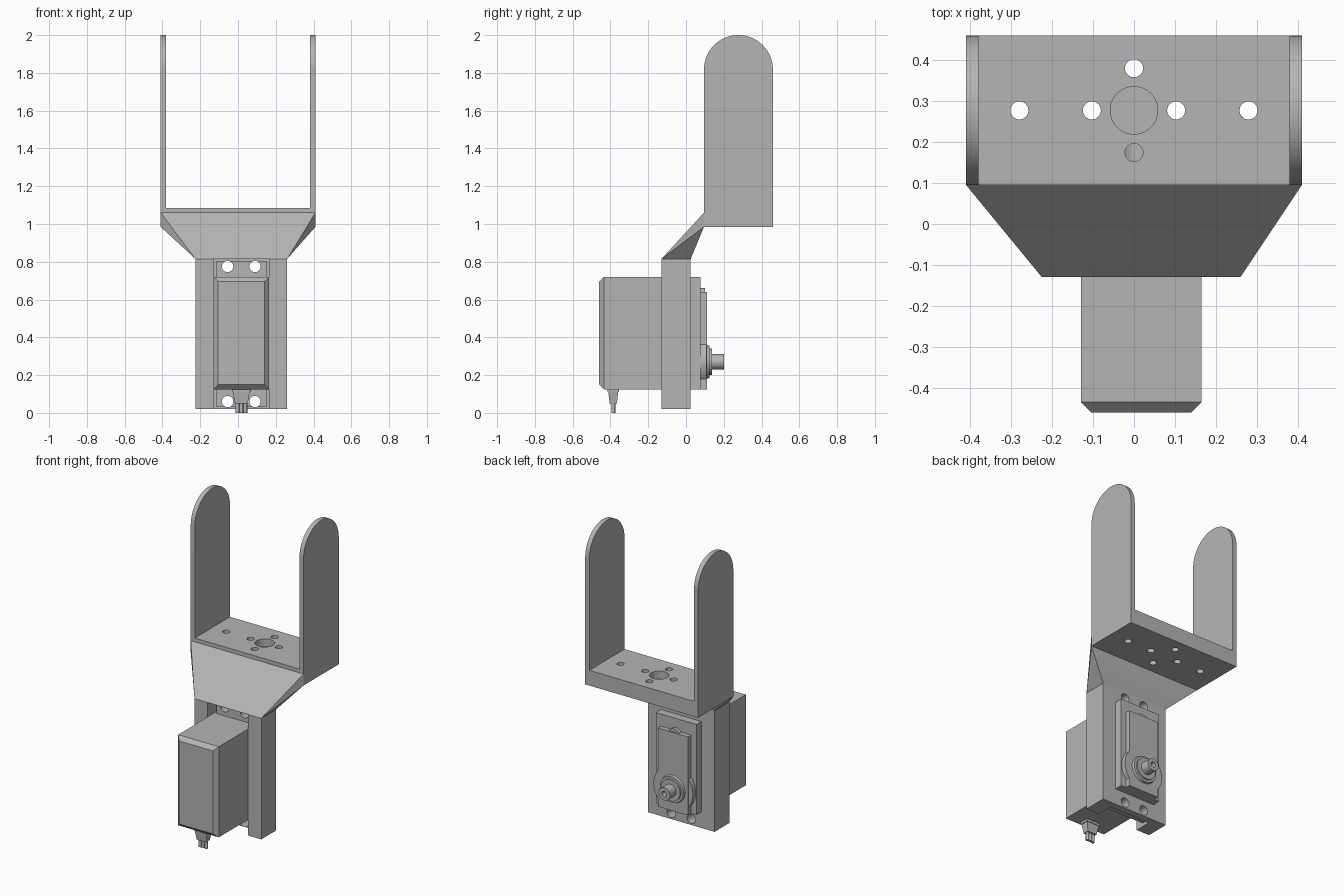
import bpy, bmesh, math
from mathutils import Matrix, Vector

cube = bpy.data.objects.get("Cube")
if cube:
    bpy.data.objects.remove(cube, do_unlink=True)

GREY = (0.46, 0.46, 0.46, 1)
metal = bpy.data.materials.new("plain grey")
metal.use_nodes = True
metal.diffuse_color = GREY
metal.node_tree.nodes["Principled BSDF"].inputs["Base Color"].default_value = GREY


def finish(name, bm):
    bmesh.ops.recalc_face_normals(bm, faces=bm.faces)
    mesh = bpy.data.meshes.new(name)
    bm.to_mesh(mesh)
    bm.free()
    mesh.materials.append(metal)
    ob = bpy.data.objects.new(name, mesh)
    bpy.context.collection.objects.link(ob)
    return ob


def box_bm(x, y, z):
    bm = bmesh.new()
    bmesh.ops.create_cube(bm, size=1)
    for v in bm.verts:
        v.co = [(r[0] + r[1]) / 2 + c * (r[1] - r[0]) for r, c in zip((x, y, z), v.co)]
    return bm


def box(name, x, y, z):
    return finish(name, box_bm(x, y, z))


def rod(name, centre, radius, span, axis="Y", sides=48, end_radius=None):
    """Cylinder or cone along one axis; centre holds the other two coordinates."""
    bm = bmesh.new()
    bmesh.ops.create_cone(bm, cap_ends=True, segments=sides, radius1=radius,
                          radius2=radius if end_radius is None else end_radius,
                          depth=span[1] - span[0])
    mid = sum(span) / 2
    if axis == "Y":
        bm.transform(Matrix.Translation((centre[0], mid, centre[1])) @ Matrix.Rotation(-math.pi / 2, 4, "X"))
    else:
        bm.transform(Matrix.Translation((centre[0], centre[1], mid)))
    return finish(name, bm)


def cut(ob, cutters):
    for c in cutters:
        mod = ob.modifiers.new("cut", "BOOLEAN")
        mod.object = c
        mod.operation = "DIFFERENCE"
        mod.solver = "EXACT"
    graph = bpy.context.evaluated_depsgraph_get()
    mesh = bpy.data.meshes.new_from_object(ob.evaluated_get(graph))
    ob.modifiers.clear()
    ob.data = mesh
    for c in cutters:
        bpy.data.objects.remove(c, do_unlink=True)


# Fork base plate with its drilled hole pattern
FORK_Y = (0.095, 0.46)
mid_y = sum(FORK_Y) / 2
plate = box("fork_base", (-0.38, 0.38), FORK_Y, (0.985, 1.085))
holes = [(-0.28, 0), (-0.103, 0), (0.103, 0), (0.28, 0), (0, 0.103), (0, -0.103)]
drills = [rod("drill", (x, mid_y + y), 0.022, (0.9, 1.2), "Z", 32) for x, y in holes]
drills.append(rod("drill", (0, mid_y), 0.058, (1.035, 1.2), "Z"))
cut(plate, drills)

# Round-topped fork arms, mirrored left and right
radius = (FORK_Y[1] - FORK_Y[0]) / 2
for side, label in ((1, "left"), (-1, "right")):
    bm = bmesh.new()
    outline = [(FORK_Y[1], 0.985)]
    for i in range(33):
        a = math.pi * i / 32
        outline.append((mid_y + radius * math.cos(a), 2 - radius + radius * math.sin(a)))
    outline.append((FORK_Y[0], 0.985))
    face = bm.faces.new([bm.verts.new((0.38 * side, y, z)) for y, z in outline])
    out = bmesh.ops.extrude_face_region(bm, geom=[face])
    moved = [g for g in out["geom"] if isinstance(g, bmesh.types.BMVert)]
    bmesh.ops.translate(bm, verts=moved, vec=(0.03 * side, 0, 0))
    finish(label + "_fork_arm", bm)

# Sloping neck between bracket and fork
BX, BY, BZ = (-0.225, 0.26), (-0.13, 0.025), (0.02, 0.815)
bm = bmesh.new()
for x in BX:
    for y in BY:
        bm.verts.new((x, y, BZ[1]))
for x in (-0.41, 0.41):
    for z in (0.985, 1.06):
        bm.verts.new((x, FORK_Y[0], z))
bmesh.ops.convex_hull(bm, input=bm.verts)
finish("neck", bm)

# Motor bracket with a front channel, a body opening and screw holes
BODY_X, BODY_Z = (-0.13, 0.165), (0.125, 0.72)
screws = [(x, z) for x in (-0.055, 0.09) for z in (0.06, 0.775)]


def screw_drills():
    return [rod("drill", s, 0.03, (-0.3, 0.3), sides=32) for s in screws]


bracket = box("motor_bracket", BX, BY, BZ)
cut(bracket, [box("channel", BODY_X, (-0.3, -0.02), (-0.1, BZ[1] - 0.001)),
              box("opening", BODY_X, (-0.3, 0.3), BODY_Z)] + screw_drills())

# Motor mounting flange
flange = box("motor_flange", (-0.115, 0.15), (-0.06, -0.02), (0.03, 0.805))
cut(flange, screw_drills())

# Motor body with a chamfered front
bm = box_bm(BODY_X, (-0.46, 0.078), BODY_Z)
front = [e for e in bm.edges if all(v.co.y < -0.4 for v in e.verts)]
bmesh.ops.bevel(bm, geom=front, offset=0.025, segments=1, affect="EDGES")
finish("motor_body", bm)

# Gear cover, round gear housing and screw boss on the back
CX, CZ = 0.0175, 0.27
box("gear_cover", (CX - 0.11, CX + 0.11), (0.07, 0.11), (0.125, 0.64))
rod("gear_housing", (CX, CZ), 0.143, (0.07, 0.108))
rod("cover_boss", (CX, 0.615), 0.045, (0.07, 0.1))
rod("bearing_ring", (CX, CZ), 0.092, (0.1, 0.125), end_radius=0.085)
rod("bearing_step", (CX, CZ), 0.07, (0.11, 0.137))
shaft = rod("output_shaft", (CX, CZ), 0.041, (0.12, 0.2))
cut(shaft, [rod("bore", (CX, CZ), 0.018, (0.15, 0.3), sides=24)])

# Cable strain relief and three wires
WY = -0.385
box("cable_collar", (CX - 0.05, CX + 0.05), (WY - 0.03, WY + 0.03), (0.11, 0.13))
bm = box_bm((CX - 0.045, CX + 0.045), (WY - 0.026, WY + 0.026), (0.05, 0.112))
for v in bm.verts:
    if v.co.z < 0.08:
        v.co.x = CX + (v.co.x - CX) * 0.75
        v.co.y = WY + (v.co.y - WY) * 0.75
finish("cable_relief", bm)
for i in (-1, 0, 1):
    rod("wire_%d" % (i + 2), (CX + i * 0.021, WY), 0.0105, (0, 0.06), "Z", 16)

# Smooth the round parts and keep edges sharp
bpy.ops.object.select_all(action="DESELECT")
for ob in bpy.context.scene.objects:
    if ob.type == "MESH":
        ob.select_set(True)
        bpy.context.view_layer.objects.active = ob
bpy.ops.object.shade_smooth_by_angle(angle=math.radians(30))
